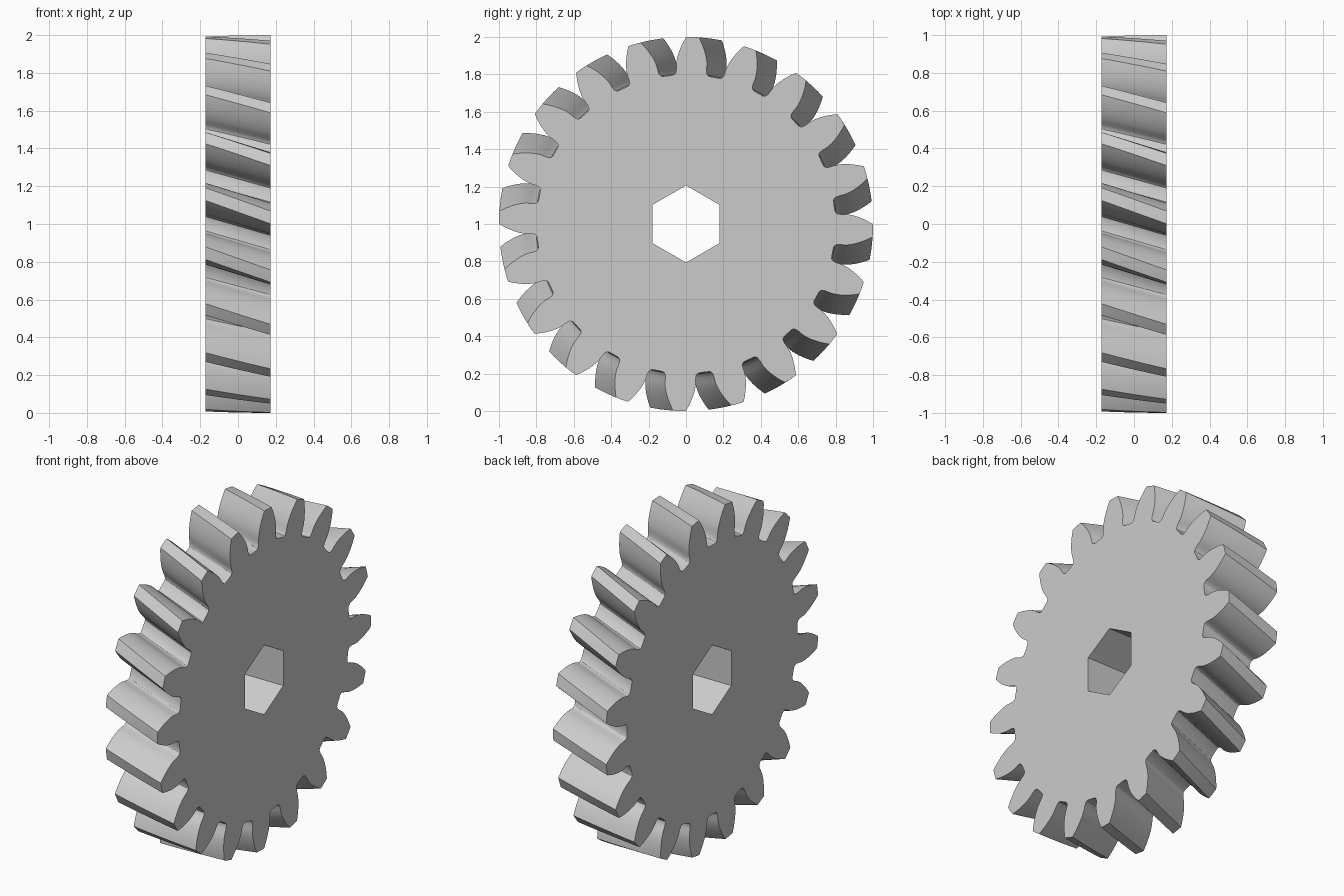
import bpy, bmesh, math

if "Cube" in bpy.data.objects:
    bpy.data.objects.remove(bpy.data.objects["Cube"], do_unlink=True)

TEETH = 20
HALF_WIDTH = 0.172
TWIST = math.radians(7.1)      # helix turn across the full width
START = math.radians(2.0)      # tooth centre on the +x face
BASE_R, TIP_R = 0.854, 1.0
BASE_ANGLE = math.radians(5.5)  # half tooth angle at the base circle
BORE_R = 0.206
LAYERS, STEPS = 6, 8

metal = bpy.data.materials.new("grey_metal")
grey = (0.6, 0.6, 0.6, 1)
metal.use_nodes = True
metal.diffuse_color = grey
metal.node_tree.nodes["Principled BSDF"].inputs["Base Color"].default_value = grey


def tooth_half():
    """(radius, angle from tooth centre) from the gap bottom to the tip corner."""
    pts = [(0.798, 9), (0.799, 7.0), (0.803, 6.3), (0.812, 5.85), (0.828, 5.6)]
    pts = [(r, math.radians(a)) for r, a in pts]
    for i in range(STEPS + 1):
        r = BASE_R + (TIP_R - BASE_R) * i / STEPS
        a = math.acos(min(1, BASE_R / r))
        pts.append((r, BASE_ANGLE - (math.tan(a) - a)))
    return pts


# Full outline: falling flank, tip middle, rising flank, repeated per tooth
half = tooth_half()
tooth = [(r, -a) for r, a in half] + [(TIP_R, 0)] + [(r, a) for r, a in half[:0:-1]]
outline = [(r, a + 2 * math.pi * t / TEETH) for t in range(TEETH) for r, a in tooth]
hexagon = [(BORE_R, math.pi * i / 3) for i in range(6)]

bm = bmesh.new()


def ring(points, x, turn):
    verts = [bm.verts.new((x, r * math.sin(a + turn), 1 + r * math.cos(a + turn)))
             for r, a in points]
    edges = [bm.edges.new((v, verts[i - 1])) for i, v in enumerate(verts)]
    return verts, edges


def skin(a, b):
    for i in range(len(a)):
        bm.faces.new((a[i - 1], a[i], b[i], b[i - 1]))


# Twisted toothed rim
rims = []
for k in range(LAYERS + 1):
    f = k / LAYERS
    rims.append(ring(outline, HALF_WIDTH * (1 - 2 * f), START + TWIST * f))
for near, far in zip(rims, rims[1:]):
    skin(near[0], far[0])

# Straight hexagonal bore
bores = [ring(hexagon, x, 0) for x in (HALF_WIDTH, -HALF_WIDTH)]
skin(bores[0][0], bores[1][0])

# Flat end faces with the bore left open
for rim, bore in ((rims[0], bores[0]), (rims[-1], bores[1])):
    bmesh.ops.triangle_fill(bm, use_beauty=True, use_dissolve=False,
                            edges=rim[1] + bore[1])
bmesh.ops.recalc_face_normals(bm, faces=bm.faces[:])

mesh = bpy.data.meshes.new("helical_gear")
bm.to_mesh(mesh)
bm.free()
mesh.materials.append(metal)
gear = bpy.data.objects.new("helical_gear", mesh)
bpy.context.collection.objects.link(gear)

bpy.ops.object.select_all(action="DESELECT")
gear.select_set(True)
bpy.context.view_layer.objects.active = gear
bpy.ops.object.shade_smooth_by_angle(angle=math.radians(30))
